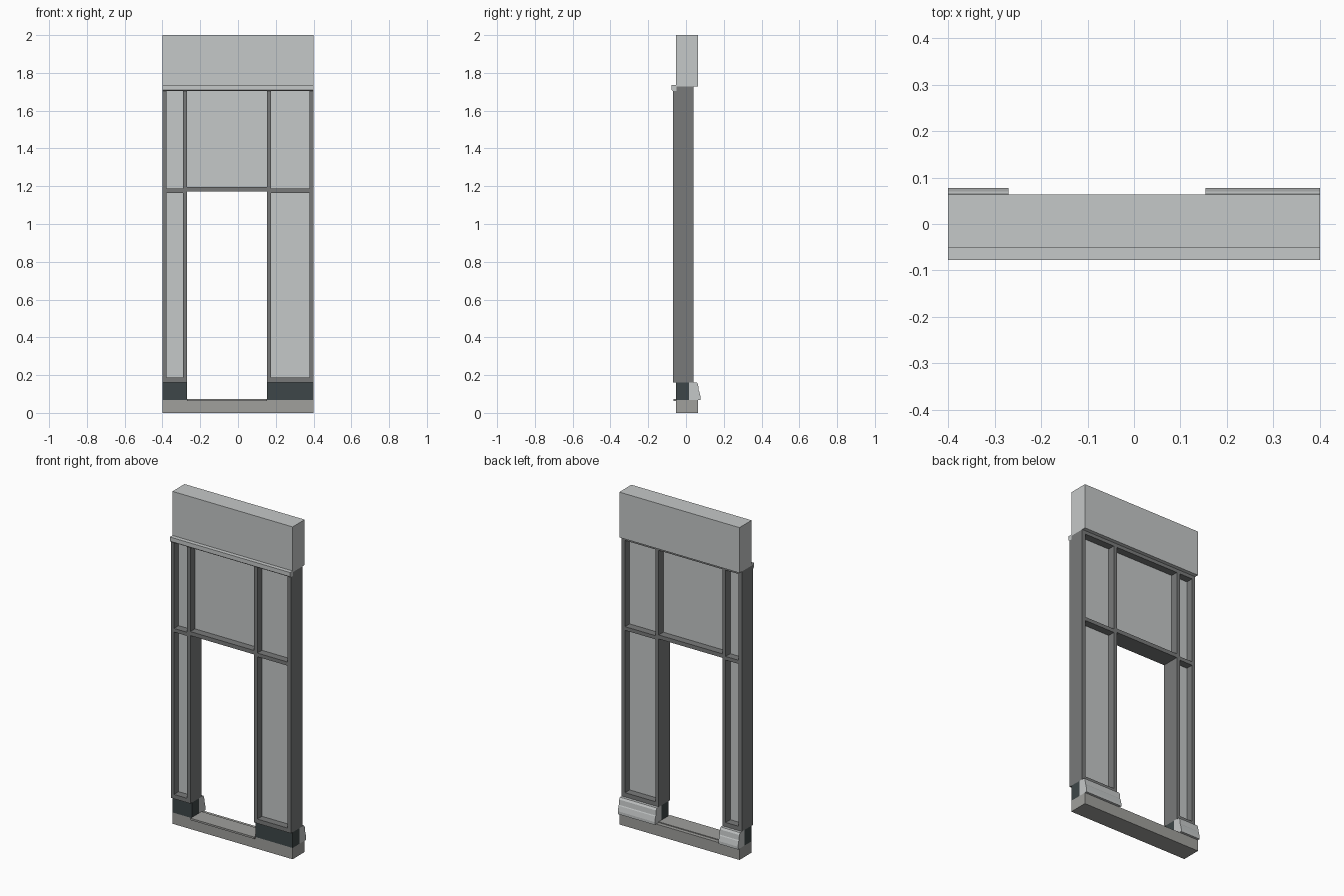
import bpy
import bmesh

cube = bpy.data.objects.get("Cube")
if cube:
    bpy.data.objects.remove(cube, do_unlink=True)


def material(name, color):
    mat = bpy.data.materials.new(name)
    mat.use_nodes = True
    mat.diffuse_color = (*color, 1)
    mat.node_tree.nodes["Principled BSDF"].inputs["Base Color"].default_value = (*color, 1)
    return mat


LIGHT = material("light_grey", (0.56, 0.58, 0.58))
FRAME = material("frame_grey", (0.19, 0.195, 0.195))
STONE = material("warm_stone", (0.35, 0.35, 0.335))
DARK = material("dark_slate", (0.048, 0.062, 0.065))


def extrude_x(name, profile, x0, x1, mat):
    """Sweep a closed (y, z) profile along x."""
    bm = bmesh.new()
    face = bm.faces.new([bm.verts.new((x0, y, z)) for y, z in profile])
    ext = bmesh.ops.extrude_face_region(bm, geom=[face])
    verts = [v for v in ext["geom"] if isinstance(v, bmesh.types.BMVert)]
    bmesh.ops.translate(bm, verts=verts, vec=(x1 - x0, 0, 0))
    bmesh.ops.recalc_face_normals(bm, faces=bm.faces)
    mesh = bpy.data.meshes.new(name)
    bm.to_mesh(mesh)
    bm.free()
    mesh.materials.append(mat)
    obj = bpy.data.objects.new(name, mesh)
    bpy.context.collection.objects.link(obj)
    return obj


def box(name, x, y, z, mat):
    return extrude_x(name, [(y[0], z[0]), (y[1], z[0]), (y[1], z[1]), (y[0], z[1])], *x, mat)


HALF = 0.4
BAR = 0.022
DOOR = (-0.27, 0.154)
BODY_Y = (-0.052, 0.063)
FRAME_Y = (-0.068, 0.04)
PANEL_Y = (-0.024, -0.004)
BASE_TOP, FRAME_BOTTOM, FRAME_TOP = 0.068, 0.162, 1.727
RAIL_Z = (1.165, 1.187)

# Masonry base, threshold and header
box("base", (-HALF, HALF), BODY_Y, (0, BASE_TOP), STONE)
box("threshold", DOOR, (-0.066, 0.04), (0.062, 0.073), STONE)
box("header", (-HALF, HALF), BODY_Y, (FRAME_TOP, 2), LIGHT)
extrude_x("header_trim", [(-0.05, 1.735), (-0.077, 1.735), (-0.077, 1.71),
                          (-0.07, 1.704), (-0.05, 1.704)], -HALF, HALF, LIGHT)

# Skirting profile on the back of each plinth
skirting = [(0.015, BASE_TOP), (0.077, BASE_TOP), (0.077, 0.085), (0.07, 0.115),
            (0.067, 0.12), (0.064, 0.15), (0.057, FRAME_BOTTOM), (0.015, FRAME_BOTTOM)]

# Side bays: plinth, skirting, two posts, three rails and two panels
for side, x0, x1 in (("right", -HALF, DOOR[0]), ("left", DOOR[1], HALF)):
    inner = (x0 + BAR, x1 - BAR)
    box(side + "_plinth", (x0, x1), (BODY_Y[0], 0.015), (BASE_TOP, FRAME_BOTTOM), DARK)
    extrude_x(side + "_skirting", skirting, x0, x1, LIGHT)
    for label, px in (("a", x0), ("b", x1 - BAR)):
        box(f"{side}_post_{label}", (px, px + BAR), FRAME_Y, (FRAME_BOTTOM, FRAME_TOP), FRAME)
    for label, z in (("bottom", (FRAME_BOTTOM, 0.188)), ("middle", RAIL_Z),
                     ("top", (1.706, FRAME_TOP))):
        box(f"{side}_{label}_rail", inner, FRAME_Y, z, FRAME)
    box(side + "_lower_panel", inner, PANEL_Y, (0.188, RAIL_Z[0]), LIGHT)
    box(side + "_upper_panel", inner, PANEL_Y, (RAIL_Z[1], 1.706), LIGHT)

# Transom above the doorway
box("door_head_rail", DOOR, FRAME_Y, (1.173, 1.197), FRAME)
box("transom_top_rail", DOOR, FRAME_Y, (1.706, FRAME_TOP), FRAME)
box("transom_panel", DOOR, PANEL_Y, (1.197, 1.706), LIGHT)
